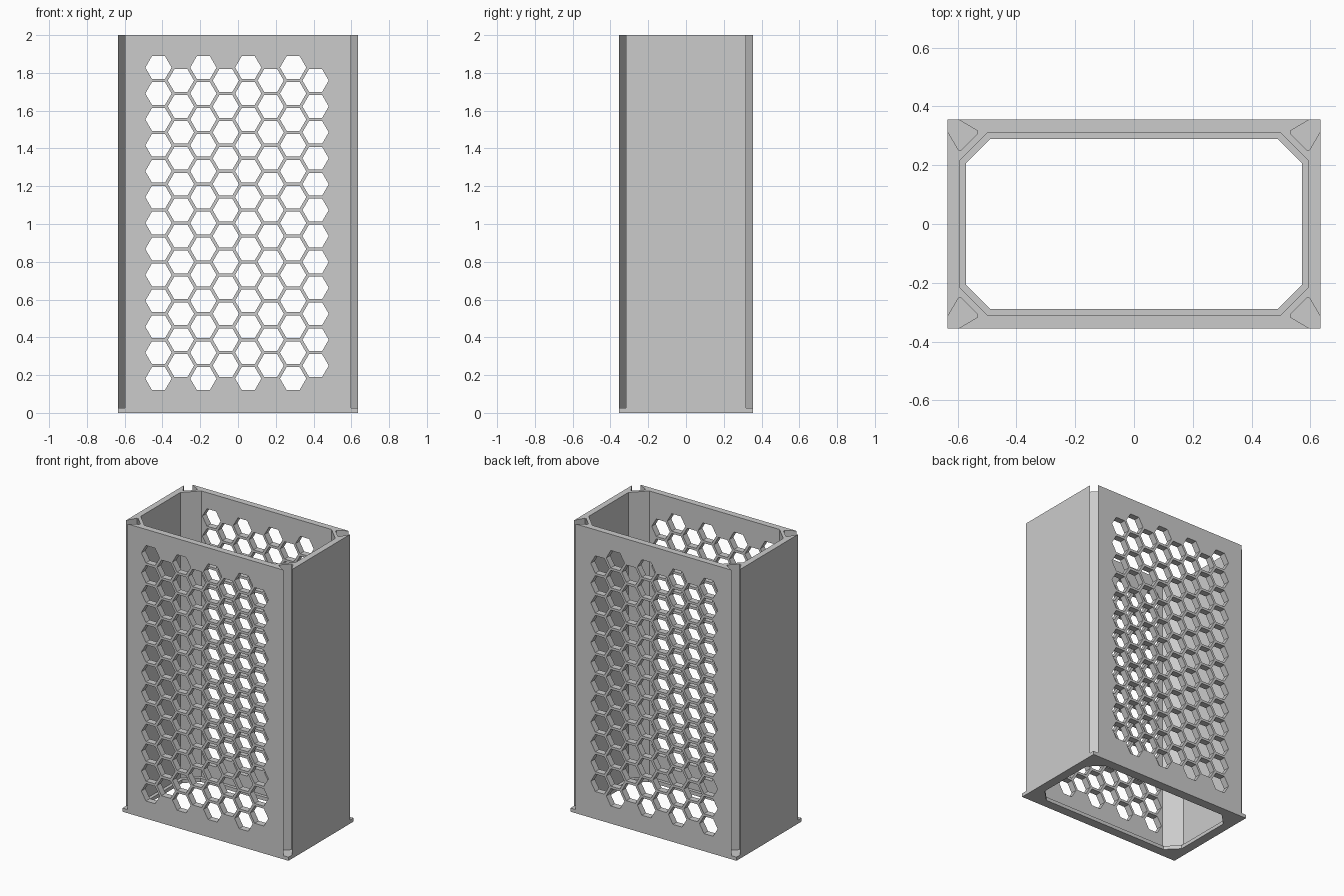
import bpy
import bmesh
import math

cube = bpy.data.objects.get("Cube")
if cube:
    bpy.data.objects.remove(cube, do_unlink=True)

HALF_X, HALF_Y, HEIGHT, BASE = 0.635, 0.355, 2.0, 0.025

grey = bpy.data.materials.new("light grey")
grey.use_nodes = True
grey.diffuse_color = (0.6, 0.6, 0.6, 1)
grey.node_tree.nodes["Principled BSDF"].inputs["Base Color"].default_value = (0.6, 0.6, 0.6, 1)


def add_prism(bm, points, direction):
    """Extrude a closed outline of 3D points along a direction."""
    face = bm.faces.new([bm.verts.new(p) for p in points])
    side = bmesh.ops.extrude_face_region(bm, geom=[face], use_keep_orig=True)["geom"]
    verts = [v for v in side if isinstance(v, bmesh.types.BMVert)]
    bmesh.ops.translate(bm, vec=direction, verts=verts)


def make_object(name, prisms):
    bm = bmesh.new()
    for points, direction in prisms:
        add_prism(bm, points, direction)
    bmesh.ops.recalc_face_normals(bm, faces=bm.faces)
    mesh = bpy.data.meshes.new(name)
    bm.to_mesh(mesh)
    bm.free()
    mesh.materials.append(grey)
    obj = bpy.data.objects.new(name, mesh)
    bpy.context.collection.objects.link(obj)
    return obj


def upright(outline, z0, z1):
    return [([(x, y, z0) for x, y in outline], (0, 0, z1 - z0))]


def outline_from_corner(half_x, half_y, corner):
    """Repeat inward corner offsets around all four corners of a rectangle."""
    points = []
    for sx, sy in ((1, 1), (-1, 1), (-1, -1), (1, -1)):
        order = corner if sx * sy > 0 else corner[::-1]
        points += [(sx * (half_x - a), sy * (half_y - b)) for a, b in order]
    return points


def cut(target, cutter):
    cutter.hide_render = True
    mod = target.modifiers.new("cut", 'BOOLEAN')
    mod.operation = 'DIFFERENCE'
    mod.solver = 'EXACT'
    mod.object = cutter
    bpy.context.view_layer.objects.active = target
    bpy.ops.object.modifier_apply(modifier=mod.name)
    bpy.data.objects.remove(cutter, do_unlink=True)


# Walls with a dovetail slot running down each outer corner
slot = [(0, 0.038), (0.038, 0.103), (0.048, 0.103),
        (0.103, 0.048), (0.103, 0.038), (0.038, 0)]
walls = make_object("walls", upright(outline_from_corner(HALF_X, HALF_Y, slot), BASE, HEIGHT))

# Hollow interior with chamfered corners
room = outline_from_corner(0.593, 0.311, [(0, 0.095), (0.095, 0)])
cut(walls, make_object("interior_cutter", upright(room, -0.1, HEIGHT + 0.1)))

# Honeycomb of holes through the front and back walls
PITCH, RADIUS = 0.1372, 0.0695
holes = []
for col in range(8):
    x = -0.421 + col * PITCH * math.sqrt(3) / 2
    rows = 13 - col % 2
    for row in range(rows):
        z = 1.005 + (row - (rows - 1) / 2) * PITCH
        hexagon = [(x + RADIUS * math.cos(k * math.pi / 3), -0.5,
                    z + RADIUS * math.sin(k * math.pi / 3)) for k in range(6)]
        holes.append((hexagon, (0, 1, 0)))
cut(walls, make_object("honeycomb_cutter", holes))

# Base plate closing the slots, with a narrow inner ledge
plate = outline_from_corner(HALF_X, HALF_Y, [(0, 0)])
base = make_object("base_plate", upright(plate, 0, BASE))
opening = outline_from_corner(0.571, 0.289, [(0, 0.083), (0.083, 0)])
cut(base, make_object("opening_cutter", upright(opening, -0.1, 0.1)))
